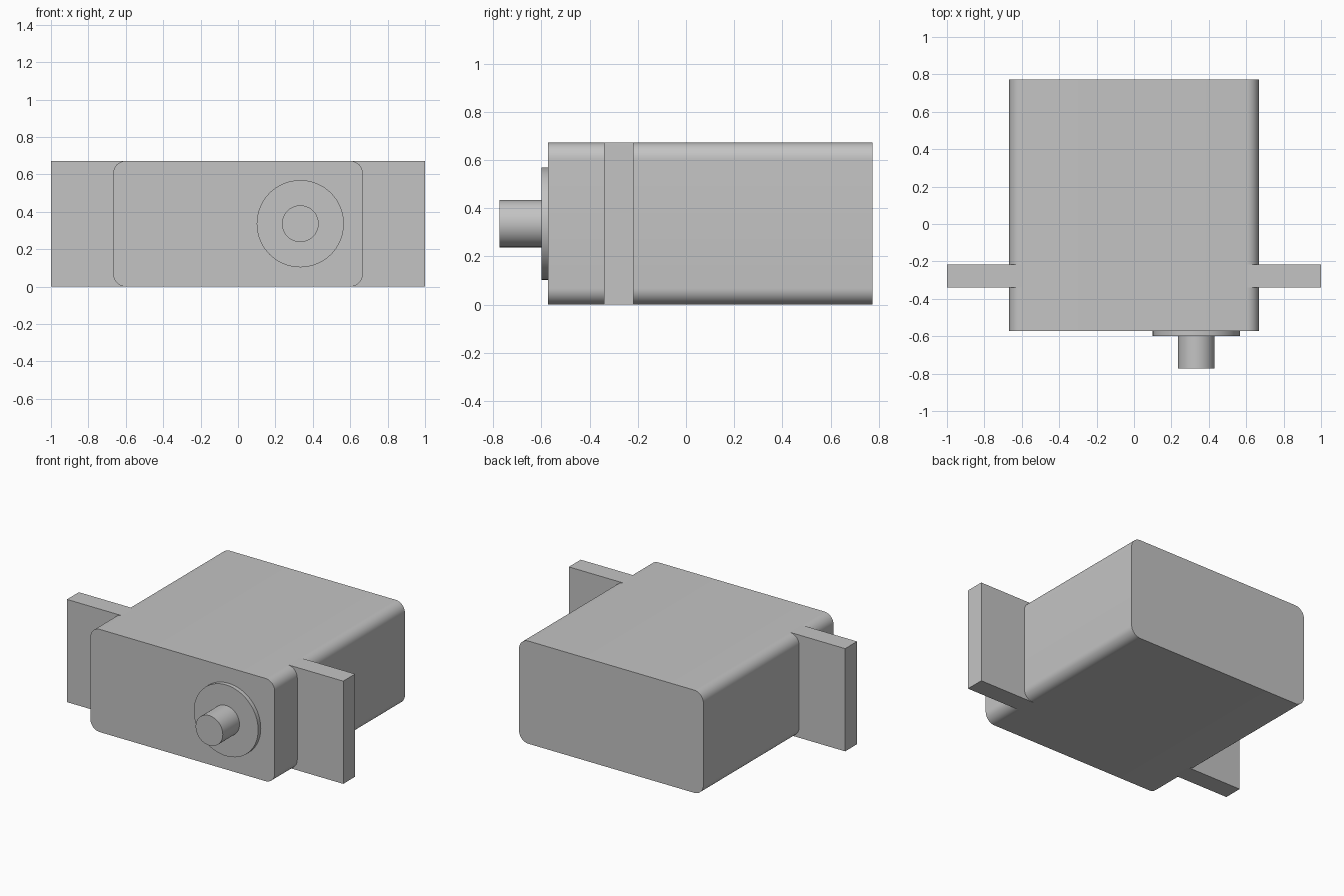
import bpy
import bmesh
from mathutils import Matrix, Vector

if "Cube" in bpy.data.objects:
    bpy.data.objects.remove(bpy.data.objects["Cube"])

# Overall layout
HEIGHT = 0.672
MID_Z = HEIGHT / 2
HALF_WIDTH = 0.667
CORNER = 0.067
FRONT, BACK = -0.573, 0.773
SHAFT_X = 0.333

grey = bpy.data.materials.new("plain grey")
grey.use_nodes = True
colour = (0.55, 0.55, 0.55, 1)
grey.diffuse_color = colour
grey.node_tree.nodes["Principled BSDF"].inputs["Base Color"].default_value = colour


def finish(name, bm, smooth=True):
    """Turn a bmesh into a named, coloured object."""
    bmesh.ops.recalc_face_normals(bm, faces=bm.faces)
    mesh = bpy.data.meshes.new(name)
    bm.to_mesh(mesh)
    bm.free()
    mesh.materials.append(grey)
    obj = bpy.data.objects.new(name, mesh)
    bpy.context.collection.objects.link(obj)
    if smooth:
        bpy.ops.object.select_all(action="DESELECT")
        obj.select_set(True)
        bpy.context.view_layer.objects.active = obj
        bpy.ops.object.shade_smooth_by_angle(angle=0.6)
    return obj


def box(name, low, high, corner=0):
    """Box between two corners, with its front-to-back edges rounded if asked."""
    low, high = Vector(low), Vector(high)
    bm = bmesh.new()
    bmesh.ops.create_cube(bm, size=1)
    bmesh.ops.scale(bm, vec=high - low, verts=bm.verts)
    bmesh.ops.translate(bm, vec=(low + high) / 2, verts=bm.verts)
    if corner:
        long_edges = [e for e in bm.edges
                      if abs(e.verts[0].co.y - e.verts[1].co.y) > 0.01]
        bmesh.ops.bevel(bm, geom=long_edges, offset=corner, segments=10,
                        profile=0.5, affect="EDGES")
    return finish(name, bm, corner > 0)


def disc(name, radius, y_front, y_back):
    """Cylinder on the output axis, running front to back."""
    bm = bmesh.new()
    place = (Matrix.Translation((SHAFT_X, (y_front + y_back) / 2, MID_Z))
             @ Matrix.Rotation(1.5707963, 4, "X"))
    bmesh.ops.create_cone(bm, cap_ends=True, segments=64, radius1=radius,
                          radius2=radius, depth=y_back - y_front, matrix=place)
    return finish(name, bm)


# Main case with rounded long edges
box("case", (-HALF_WIDTH, FRONT, 0), (HALF_WIDTH, BACK, HEIGHT), CORNER)

# Mounting ears, meeting the case where its rounding begins
inner = HALF_WIDTH - CORNER
box("left_ear", (inner, -0.34, 0), (1, -0.217, HEIGHT))
box("right_ear", (-1, -0.34, 0), (-inner, -0.217, HEIGHT))

# Output boss and shaft
disc("boss", 0.233, -0.6, FRONT)
disc("shaft", 0.098, -0.773, -0.6)
